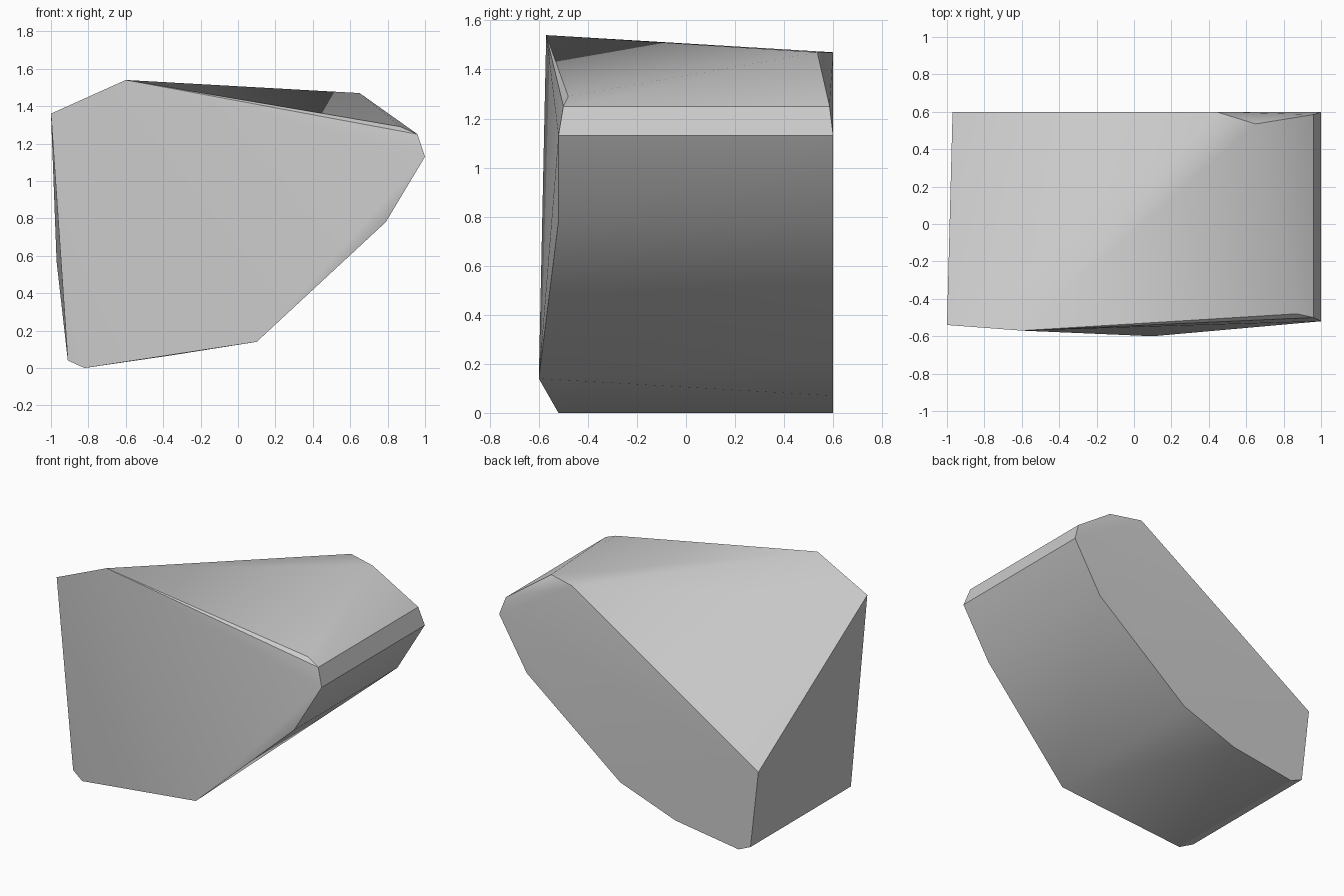
import bpy
import bmesh
import math

# Remove the default object
default_object = bpy.data.objects.get("Cube")
if default_object is not None:
    bpy.data.objects.remove(default_object, do_unlink=True)


def make_material(name, colour):
    """One flat colour for the viewport and for renders."""
    material = bpy.data.materials.new(name)
    material.use_nodes = True
    material.diffuse_color = colour
    shader = material.node_tree.nodes["Principled BSDF"]
    shader.inputs["Base Color"].default_value = colour
    shader.inputs["Roughness"].default_value = 0.8
    return material


def make_hull(name, points, material):
    """Wrap a convex skin around a set of corner points."""
    mesh = bpy.data.meshes.new(name)
    bm = bmesh.new()
    for point in points:
        bm.verts.new(point)
    result = bmesh.ops.convex_hull(bm, input=bm.verts)
    unused = [item for item in result["geom_interior"]
              if isinstance(item, bmesh.types.BMVert)]
    bmesh.ops.delete(bm, geom=unused, context="VERTS")
    # Merge coplanar triangles into clean faces
    bmesh.ops.dissolve_limit(bm, angle_limit=math.radians(1),
                             verts=bm.verts, edges=bm.edges)
    bmesh.ops.recalc_face_normals(bm, faces=bm.faces)
    bm.to_mesh(mesh)
    bm.free()
    mesh.materials.append(material)
    obj = bpy.data.objects.new(name, mesh)
    bpy.context.collection.objects.link(obj)
    return obj


# Broken front face, clockwise from the upper left corner
front_corners = [
    (-1, -.54, 1.36), (-.6, -.57, 1.54), (.87, -.48, 1.29),
    (.96, -.5, 1.25), (1, -.52, 1.13), (.79, -.52, .78),
    (.1, -.6, .14), (-.82, -.52, 0), (-.91, -.49, .04),
]

# Flat back cut, outline as x and z
back_y = .6
back_outline = [
    (-.97, .57), (.44, 1.47), (1, 1.13), (.79, .78),
    (.08, .22), (-.34, .07), (-.82, 0), (-.91, .04),
]
back_corners = [(x, back_y, z) for x, z in back_outline]

# Chipped upper edge just ahead of the back cut
chipped_corners = [(.65, .535, 1.47), (.96, .585, 1.25)]

stone = make_material("stone grey", (.6, .6, .6, 1))
chunk = make_hull("rock_chunk",
                  front_corners + back_corners + chipped_corners, stone)

# Soften shallow folds and keep the broken edges crisp
bpy.ops.object.select_all(action="DESELECT")
chunk.select_set(True)
bpy.context.view_layer.objects.active = chunk
bpy.ops.object.shade_smooth_by_angle(angle=math.radians(30))
